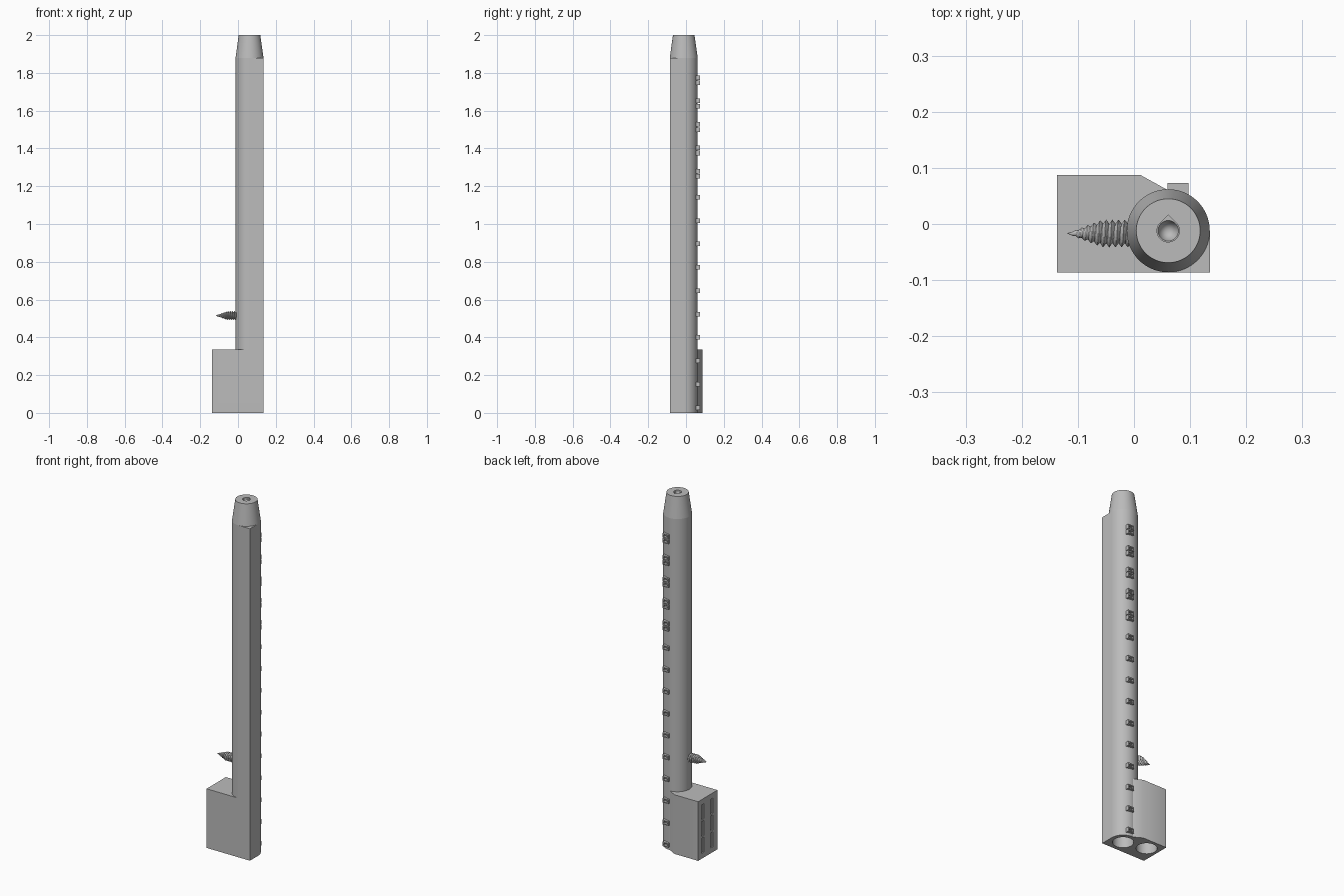
import bpy, bmesh
from math import sin, cos, pi, radians
from mathutils import Matrix

if "Cube" in bpy.data.objects:
    bpy.data.objects.remove(bpy.data.objects["Cube"])

grey = bpy.data.materials.new("matte_grey")
grey.use_nodes = True
grey.diffuse_color = (0.5, 0.5, 0.5, 1)
grey.node_tree.nodes["Principled BSDF"].inputs["Base Color"].default_value = (0.5, 0.5, 0.5, 1)

CX, CY, R = 0.061, -0.012, 0.074   # tube axis and radius
LEFT, BACK = -0.137, 0.087         # limits of the base block
FRONT, RIGHT = CY - R, CX + R


def finish(name, bm):
    bmesh.ops.recalc_face_normals(bm, faces=bm.faces)
    mesh = bpy.data.meshes.new(name)
    bm.to_mesh(mesh)
    bm.free()
    mesh.materials.append(grey)
    ob = bpy.data.objects.new(name, mesh)
    bpy.context.collection.objects.link(ob)
    return ob


def prism(name, points, z0, z1):
    bm = bmesh.new()
    face = bm.faces.new([bm.verts.new((x, y, z0)) for x, y in points])
    top = bmesh.ops.extrude_face_region(bm, geom=[face])["geom"]
    bmesh.ops.translate(bm, vec=(0, 0, z1 - z0),
                        verts=[v for v in top if isinstance(v, bmesh.types.BMVert)])
    return finish(name, bm)


def cone(name, x, y, r0, r1, z0, z1, sides=64):
    bm = bmesh.new()
    bmesh.ops.create_cone(bm, cap_ends=True, segments=sides, radius1=r0, radius2=r1,
                          depth=z1 - z0, matrix=Matrix.Translation((x, y, (z0 + z1) / 2)))
    return finish(name, bm)


def add_box(bm, x0, x1, y0, y1, z0, z1):
    size = Matrix.Diagonal((x1 - x0, y1 - y0, z1 - z0, 1))
    mid = Matrix.Translation(((x0 + x1) / 2, (y0 + y1) / 2, (z0 + z1) / 2))
    bmesh.ops.create_cube(bm, size=1, matrix=mid @ size)


def combine(target, other, operation):
    mod = target.modifiers.new("cut", "BOOLEAN")
    mod.operation, mod.object, mod.solver = operation, other, "EXACT"
    bpy.context.view_layer.objects.active = target
    bpy.ops.object.modifier_apply(modifier=mod.name)
    bpy.data.objects.remove(other)


def smooth(ob):
    bpy.ops.object.select_all(action="DESELECT")
    ob.select_set(True)
    bpy.context.view_layer.objects.active = ob
    bpy.ops.object.shade_smooth_by_angle(angle=radians(30))


def arc(r, start, end, n):
    angles = [radians(start + (end - start) * i / n) for i in range(n + 1)]
    return [(CX + r * cos(a), CY + r * sin(a)) for a in angles]


# Column: round tube with one square corner, and the base block beside it
body = prism("body", arc(R, 0, 270, 48) + [(RIGHT, FRONT)], 0, 1.88)
block = prism("block", [(LEFT, FRONT), (CX, FRONT), (CX, CY + R - 0.002),
                        (0.012, BACK), (LEFT, BACK)], 0, 0.335)
combine(body, block, "UNION")

# Two bores open at the bottom
combine(body, cone("tube_bore", CX, CY, 0.053, 0.053, -0.1, 1.7), "DIFFERENCE")
combine(body, cone("side_bore", -0.068, 0.017, 0.053, 0.053, -0.1, 0.3), "DIFFERENCE")

# Shallow broken grooves on the end of the block
bm = bmesh.new()
for y0, y1 in ((0.035, 0.057), (-0.045, -0.022)):
    for k in range(3):
        z0 = 0.03 + 0.095 * k
        add_box(bm, LEFT - 0.01, LEFT + 0.007, y0, y1, z0, z0 + 0.085)
combine(body, finish("groove_cutter", bm), "DIFFERENCE")
smooth(body)

# Tapered tip with a teardrop socket and a conical seat
tip = cone("tapered_tip", CX, CY, R, 0.057, 1.88, 2.0)
socket = prism("socket", arc(0.02, 135, 405, 36) + [(CX, CY + 0.028)], 1.99, 2.02)
combine(tip, socket, "DIFFERENCE")
combine(tip, cone("seat", CX, CY, 0.0, 0.0198, 1.93, 1.995), "DIFFERENCE")
smooth(tip)

# Pointed screw with a helical thread
SIDES, STEPS, PITCH = 24, 90, 0.011
X0, X1, NECK = 0.0, -0.12, -0.058
bm = bmesh.new()
rings = []
for i in range(STEPS):
    x = X0 + (X1 - X0) * i / STEPS
    envelope = 0.025 * min(1, (x - X1) / (NECK - X1))
    ring = []
    for j in range(SIDES):
        a = 2 * pi * j / SIDES
        phase = (x / PITCH + j / SIDES) % 1
        r = envelope * (1 - 0.32 * abs(2 * phase - 1))
        ring.append(bm.verts.new((x, -0.017 + r * cos(a), 0.515 + r * sin(a))))
    rings.append(ring)
for a, b in zip(rings, rings[1:]):
    for j in range(SIDES):
        k = (j + 1) % SIDES
        bm.faces.new((a[j], a[k], b[k], b[j]))
point = bm.verts.new((X1, -0.017, 0.515))
for j in range(SIDES):
    bm.faces.new((rings[-1][j], rings[-1][(j + 1) % SIDES], point))
bm.faces.new(rings[0])
finish("pointed_screw", bm)

# Raised scale marks up the back: single frames, then pairs
bm = bmesh.new()
A, B, BAR = 0.06, 0.097, 0.006
for n in range(15):
    z = 0.028 + 0.1238 * n
    centres = (z,) if n < 10 else (z - 0.014, z + 0.014)
    for c in centres:
        h = 0.012
        for x0, x1 in ((A, A + BAR), (B - BAR, B)):
            add_box(bm, x0, x1, 0.045, 0.073, c - h, c + h)
        for z0 in (c - h, c + h - BAR):
            add_box(bm, A + BAR, B - BAR, 0.045, 0.073, z0, z0 + BAR)
finish("scale_marks", bm)
